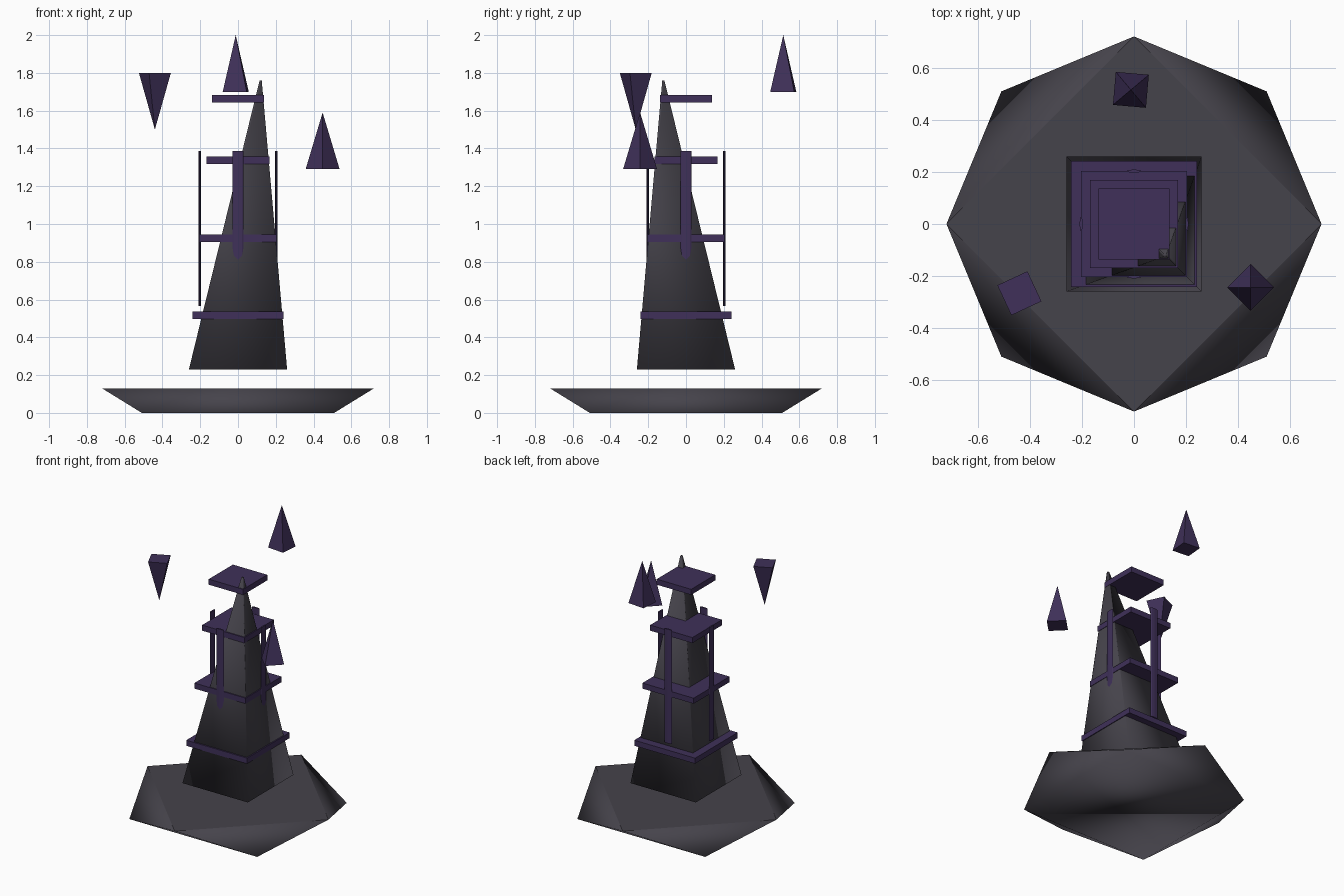
import bpy, bmesh
from math import radians, cos, sin, pi

if "Cube" in bpy.data.objects:
    bpy.data.objects.remove(bpy.data.objects["Cube"])


def material(name, rgb):
    m = bpy.data.materials.new(name)
    m.diffuse_color = (*rgb, 1)
    m.use_nodes = True
    m.node_tree.nodes["Principled BSDF"].inputs["Base Color"].default_value = m.diffuse_color
    return m


STONE = material("dark_stone", (0.06, 0.056, 0.07))
PURPLE = material("purple_crystal", (0.05, 0.03, 0.10))


def finish(bm, name, mat, smooth=False):
    bmesh.ops.recalc_face_normals(bm, faces=bm.faces)
    for f in bm.faces:
        f.smooth = smooth
    me = bpy.data.meshes.new(name)
    bm.to_mesh(me)
    bm.free()
    me.materials.append(mat)
    ob = bpy.data.objects.new(name, me)
    bpy.context.collection.objects.link(ob)
    return ob


def ring(bm, r, z, angle, cx=0, cy=0):
    """Four corners at radius r, first one at the given angle."""
    return [bm.verts.new((cx + r * cos(radians(angle) + i * pi / 2),
                          cy + r * sin(radians(angle) + i * pi / 2), z))
            for i in range(4)]


# base: square underside twisted 45 degrees into a diamond top
bm = bmesh.new()
low = ring(bm, 0.72, 0.0, 45)
top = ring(bm, 0.72, 0.13, 0)
bm.faces.new(low)
top_face = bm.faces.new(top)
for i in range(4):
    j = (i + 1) % 4
    bm.faces.new((top[i], low[i], top[j]))
    bm.faces.new((low[i], low[j], top[j]))
bmesh.ops.inset_region(bm, faces=[top_face], thickness=0.05)
finish(bm, "base_dish", STONE, smooth=True)

# leaning four-sided spire, floating above the base
bm = bmesh.new()
low = ring(bm, 0.26 * 2 ** 0.5, 0.23, 45)
top = ring(bm, 0.008, 1.76, 45, 0.12, -0.12)
bm.faces.new(low)
bm.faces.new(top)
for i in range(4):
    j = (i + 1) % 4
    bm.faces.new((low[i], low[j], top[j], top[i]))
finish(bm, "spire", STONE, smooth=True)

# square slabs shrinking upwards
for n, (half, z) in enumerate([(0.242, 0.517), (0.204, 0.924),
                               (0.168, 1.337), (0.137, 1.664)]):
    bm = bmesh.new()
    bmesh.ops.create_cube(bm, size=1)
    bmesh.ops.scale(bm, verts=bm.verts, vec=(2 * half, 2 * half, 0.04))
    bmesh.ops.translate(bm, verts=bm.verts, vec=(0, 0, z))
    finish(bm, f"slab_{n + 1}", PURPLE)

# flattened upright rods, one on each side
for n in range(4):
    bm = bmesh.new()
    bmesh.ops.create_cone(bm, cap_ends=True, segments=8,
                          radius1=0.03, radius2=0.03, depth=0.82)
    bmesh.ops.scale(bm, verts=bm.verts, vec=(0.2, 1, 1))
    bmesh.ops.translate(bm, verts=bm.verts, vec=(0.203, 0, 0.977))
    ob = finish(bm, f"upright_rod_{n + 1}", PURPLE)
    ob.rotation_euler.z = n * pi / 2

# floating shards: centre x, y, base height, tip height, corner angle
for n, (x, y, z0, z1, a) in enumerate([(-0.012, 0.515, 1.70, 2.0, 40),
                                       (0.448, -0.243, 1.29, 1.59, 0),
                                       (-0.44, -0.266, 1.80, 1.50, 70)]):
    bm = bmesh.new()
    base = ring(bm, 0.09, z0, a, x, y)
    tip = bm.verts.new((x, y, z1))
    bm.faces.new(base)
    for i in range(4):
        bm.faces.new((base[i], base[(i + 1) % 4], tip))
    finish(bm, f"floating_shard_{n + 1}", PURPLE)
